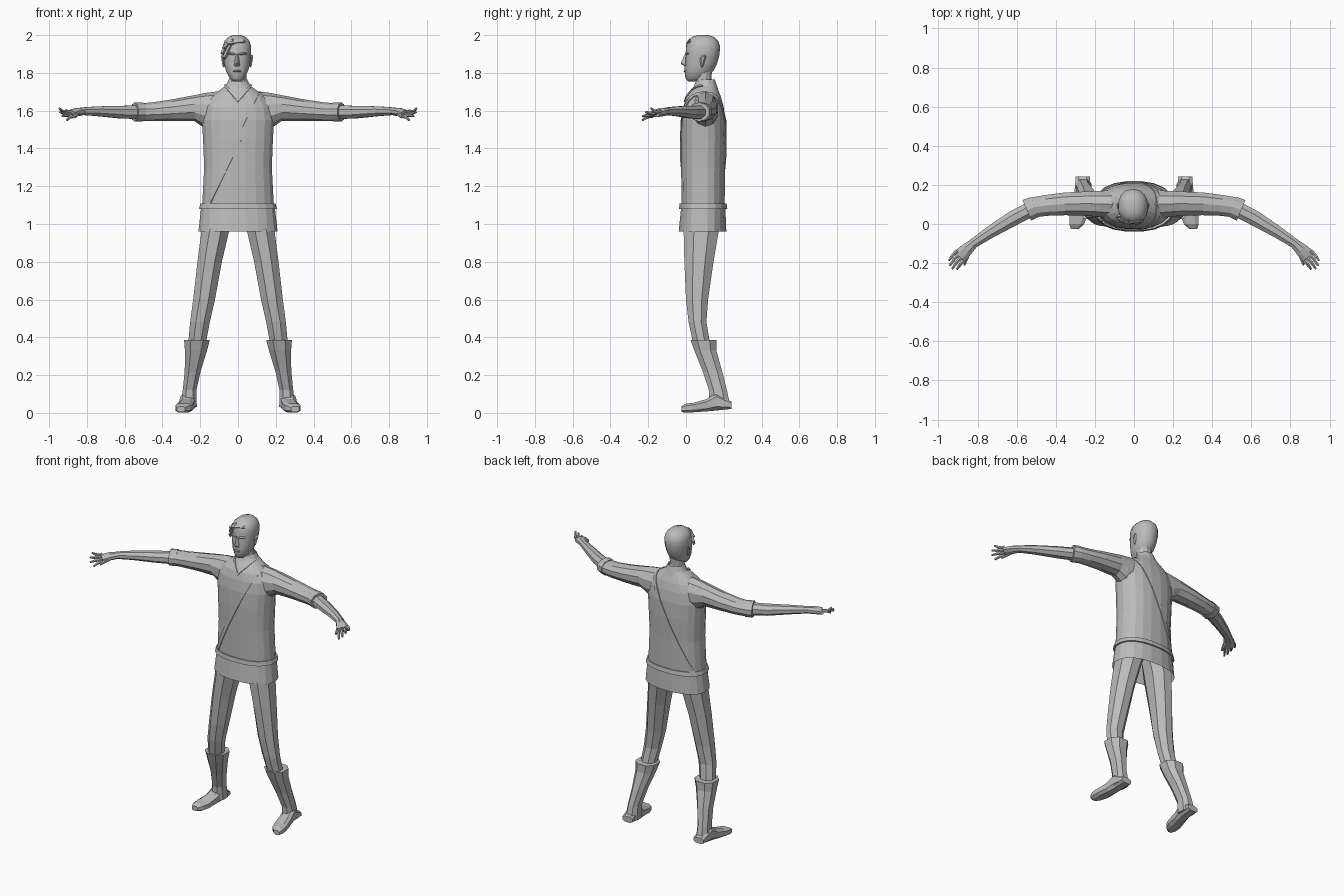
import bpy, bmesh, math
from mathutils import Vector

if "Cube" in bpy.data.objects:
    bpy.data.objects.remove(bpy.data.objects["Cube"])

grey = bpy.data.materials.new("plain grey")
grey.diffuse_color = (0.5, 0.5, 0.5, 1)
grey.use_nodes = True
grey.node_tree.nodes["Principled BSDF"].inputs["Base Color"].default_value = grey.diffuse_color


def finish(name, bm, mirror=False):
    bmesh.ops.recalc_face_normals(bm, faces=bm.faces)
    me = bpy.data.meshes.new(name)
    bm.to_mesh(me)
    bm.free()
    me.materials.append(grey)
    ob = bpy.data.objects.new(name, me)
    bpy.context.collection.objects.link(ob)
    if mirror:
        ob.modifiers.new("mirror", 'MIRROR').use_mirror_merge = False
    return ob


def skin(bm, rings, caps=(True, True)):
    """Join rings of points into a surface."""
    vs = [[bm.verts.new(p) for p in r] for r in rings]
    n = len(vs[0])
    for a, b in zip(vs, vs[1:]):
        for i in range(n):
            j = (i + 1) % n
            bm.faces.new((a[i], a[j], b[j], b[i]))
    if caps[0]:
        bm.faces.new(vs[0])
    if caps[1]:
        bm.faces.new(vs[-1])


def oval(c, u, v, n, power=2.0):
    pts = []
    for i in range(n):
        t = 2 * math.pi * (i + 0.5) / n
        cs, sn = math.cos(t), math.sin(t)
        e = 2 / power
        pts.append(c + u * math.copysign(abs(cs) ** e, cs) + v * math.copysign(abs(sn) ** e, sn))
    return pts


def column(name, stations, n=12, power=2.0, caps=(True, True), mirror=False):
    """Level rings: (z, left x, right x, front y, back y)."""
    bm = bmesh.new()
    rings = [oval(Vector(((x0 + x1) / 2, (y0 + y1) / 2, z)), Vector(((x1 - x0) / 2, 0, 0)),
                  Vector((0, (y1 - y0) / 2, 0)), n, power) for z, x0, x1, y0, y1 in stations]
    skin(bm, rings, caps)
    return finish(name, bm, mirror)


def limb(name, stations, n=8, mirror=True):
    """Rings square to a path: (x, y, z, half width, half height)."""
    bm = bmesh.new()
    pts = [Vector(s[:3]) for s in stations]
    rings = []
    for i, s in enumerate(stations):
        t = (pts[min(i + 1, len(pts) - 1)] - pts[max(i - 1, 0)]).normalized()
        side = t.cross(Vector((0, 0, 1))).normalized()
        rings.append(oval(pts[i], side * s[3], side.cross(t) * s[4], n))
    skin(bm, rings)
    return finish(name, bm, mirror)


def even(stations):
    return [(z, -r, r, y0, y1) for z, r, y0, y1 in stations]


# Tunic body, open at the hem
tunic = column("tunic", even([
    (0.96, .212, -.04, .215), (1.08, .198, -.028, .21), (1.11, .191, -.025, .206),
    (1.3, .181, -.027, .208), (1.45, .187, -.028, .212), (1.55, .193, -.025, .21),
    (1.62, .183, -.015, .2), (1.67, .15, 0, .187), (1.70, .11, .02, .175),
    (1.725, .075, .038, .165), (1.745, .055, .05, .155)]), n=20, power=2.3, caps=(False, True))


def band(name, planes, lift, mirror=False):
    """Strip of the tunic surface, lifted and trimmed by planes."""
    bm = bmesh.new()
    bm.from_mesh(tunic.data)
    bm.normal_update()
    shift = [(v, v.normal * lift) for v in bm.verts]
    for v, d in shift:
        v.co += d
    for co, no in planes:
        bmesh.ops.bisect_plane(bm, geom=bm.verts[:] + bm.edges[:] + bm.faces[:],
                               plane_co=co, plane_no=no, clear_outer=True)
    ob = finish(name, bm, mirror)
    so = ob.modifiers.new("thickness", 'SOLIDIFY')
    so.thickness = lift
    so.offset = -1
    return ob


# Belt, shoulder strap and neckline
band("belt", [((0, 0, 1.108), (0, 0, 1)), ((0, 0, 1.08), (0, 0, -1))], .01)
d = Vector((.897, 0, -.441))
mid = Vector((-.02, 0, 1.395))
band("shoulder_strap", [(mid + d * .012, d), (mid - d * .012, -d),
                        ((0, 0, 1.1), (0, 0, -1))], .005)
k = Vector((.76, 0, -.65))
low = Vector((0, 0, 1.665))
band("neckline", [(low + k * .012, k), (low, -k), ((0, 0, 0), (-1, 0, 0)),
                  ((0, .09, 0), (0, 1, 0))], .006, mirror=True)
column("collar", even([(1.705, .075, .03, .175), (1.735, .066, .042, .165),
                       (1.765, .05, .055, .155)]), caps=(False, False))

# Sleeves, cuffs and forearms
limb("sleeves", [(.1, .1, 1.603, .075, .1), (.18, .103, 1.604, .07, .09),
                 (.23, .104, 1.613, .066, .069), (.35, .103, 1.602, .061, .057),
                 (.45, .095, 1.594, .056, .05), (.53, .083, 1.592, .054, .046)], n=10)
limb("cuffs", [(.505, .088, 1.593, .057, .051), (.548, .07, 1.593, .06, .05)], n=10)
limb("forearms", [(.5, .09, 1.592, .043, .04), (.62, .028, 1.592, .042, .036),
                  (.74, -.045, 1.597, .033, .028), (.83, -.105, 1.597, .026, .021)])

# Hands with fingers and thumbs
limb("palms", [(.815, -.095, 1.597, .025, .02), (.855, -.13, 1.592, .035, .023),
               (.89, -.165, 1.583, .04, .019)])
for i, finger in enumerate(("index", "middle", "ring", "little")):
    s = -.03 + .02 * i
    x, y, z = .882 + s * .75, -.157 + s * .65, 1.572 + .008 * i
    ln = (.07, .085, .08, .062)[i]
    limb(finger + "_fingers", [(x, y, z, .011, .011),
                               (x + ln * .36, y - ln * .36, z - .003, .01, .01),
                               (x + ln * .66, y - ln * .78, z - .022 + .013 * i, .006, .006)], n=6)
limb("thumbs", [(.842, -.125, 1.588, .016, .015), (.855, -.17, 1.578, .012, .012),
                (.868, -.21, 1.565, .006, .007)], n=6)

# Trousers
column("trouser_legs", [
    (1.08, .0, .175, .0, .18), (.96, .042, .2, -.02, .18), (.8, .08, .22, -.015, .152),
    (.6, .117, .242, -.005, .122), (.48, .145, .258, .01, .112), (.34, .172, .27, .04, .135)],
    n=8, mirror=True)

# Boots: shaft, then foot from heel to toe
column("boot_shafts", [(.385, .145, .29, .02, .165), (.33, .16, .285, .04, .165),
                       (.22, .195, .285, .085, .195), (.12, .218, .295, .118, .22),
                       (.03, .215, .305, .12, .24)], n=8, power=2.4, mirror=True)
bm = bmesh.new()
rings = []
for x, y, w, z0, z1 in [(.262, .242, .038, .02, .06), (.265, .16, .042, .01, .11),
                        (.272, .11, .042, .006, .075), (.285, .04, .047, .002, .055),
                        (.293, .0, .04, 0, .05), (.302, -.025, .022, .004, .035)]:
    rings.append(oval(Vector((x, y, (z0 + z1) / 2)), Vector((w, 0, 0)),
                      Vector((0, 0, (z1 - z0) / 2)), 8, 3))
skin(bm, rings)
finish("boot_feet", bm, True)

# Neck and head
column("neck", even([(1.70, .055, .055, .15), (1.76, .046, .05, .135), (1.82, .046, .05, .14)]))
cx = -.005
head = column("head", [(z, cx - r, cx + r, y0, y1) for z, r, y0, y1 in [
    (1.755, .022, .01, .06), (1.772, .04, -.003, .105), (1.81, .06, -.008, .145),
    (1.85, .07, -.006, .165), (1.9, .075, -.002, .178), (1.94, .077, 0, .18),
    (1.97, .067, .01, .17), (1.99, .047, .032, .15), (2.0, .02, .06, .12)]], n=14, power=2.2)
for p in head.data.polygons:
    p.use_smooth = True


def wedge(name, pts, radius):
    """Convex lump around a few points."""
    bm = bmesh.new()
    for p in pts:
        for dx, dy, dz in ((1, 0, 0), (-1, 0, 0), (0, 1, 0), (0, -1, 0), (0, 0, 1), (0, 0, -1)):
            bm.verts.new(Vector(p) + Vector((dx, dy, dz)) * radius)
    out = bmesh.ops.convex_hull(bm, input=bm.verts)
    bmesh.ops.delete(bm, geom=list({g for g in out["geom_interior"]}), context='VERTS')
    return finish(name, bm)


# Nose, brows, lips, ears and swept fringe
wedge("nose", [(cx, .0, 1.9), (cx, -.022, 1.85), (cx - .01, -.004, 1.84), (cx + .01, -.004, 1.84)], .006)
wedge("lips", [(cx - .018, -.003, 1.809), (cx + .018, -.003, 1.809), (cx, -.009, 1.809)], .005)
for s, tag in ((-1, "left"), (1, "right")):
    wedge(tag + "_brow", [(cx + s * .015, -.001, 1.9), (cx + s * .048, .012, 1.903)], .006)
    wedge(tag + "_ear", [(cx + s * .07, .085, 1.835), (cx + s * .078, .1, 1.89),
                         (cx + s * .074, .08, 1.88)], .007)
for i, (a, b) in enumerate([((.03, .02, 1.965), (-.045, .012, 1.955)),
                            ((-.03, .02, 1.97), (-.072, .025, 1.935)),
                            ((-.06, .04, 1.955), (-.08, .035, 1.905)),
                            ((-.04, .012, 1.945), (-.07, .02, 1.885))]):
    wedge(f"fringe_lock_{i + 1}", [a, b], .013)
